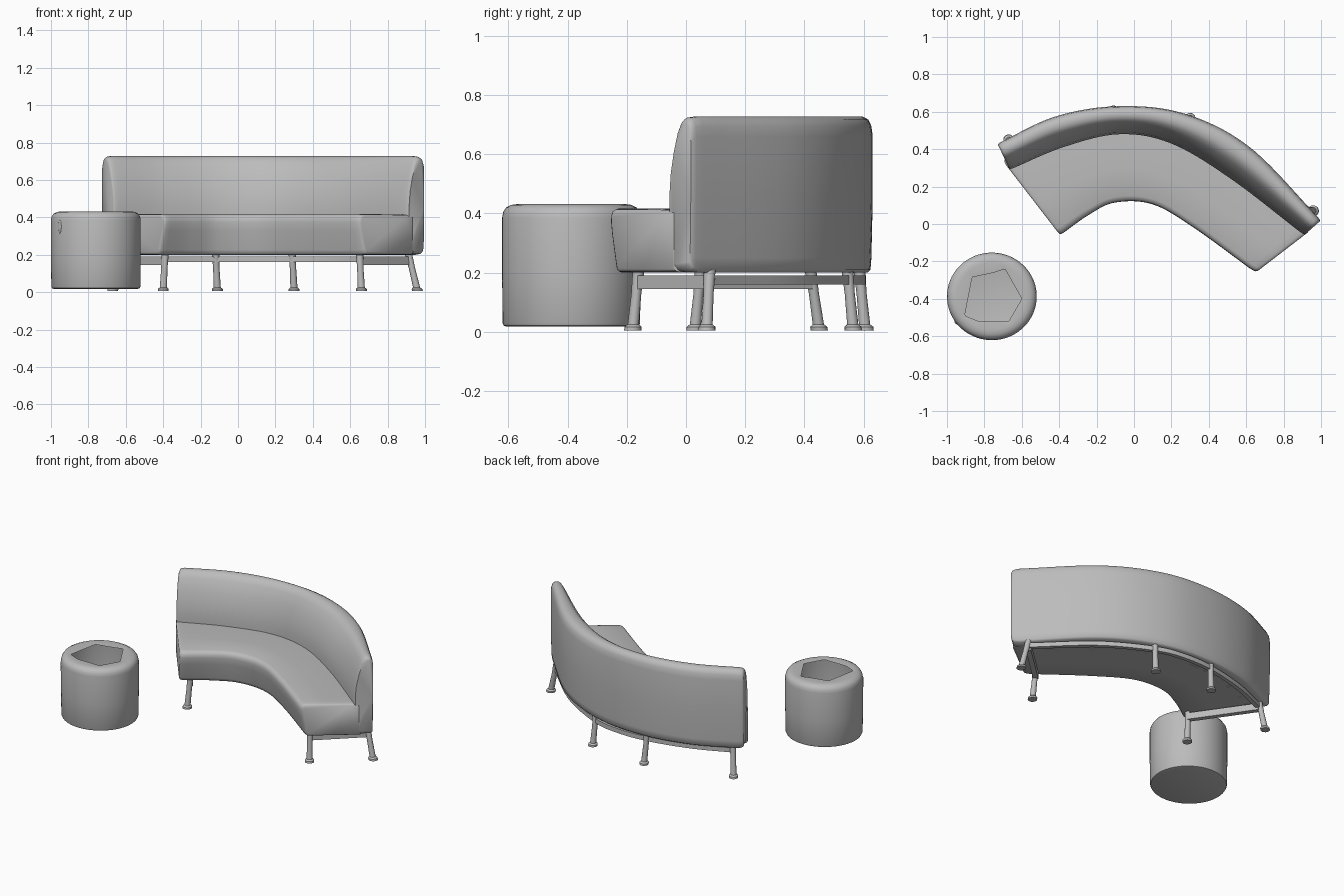
import bpy, bmesh, math
from mathutils import Vector

old = bpy.data.objects.get("Cube")
if old:
    bpy.data.objects.remove(old, do_unlink=True)

grey = bpy.data.materials.new("soft grey")
grey.use_nodes = True
GREY = (0.5, 0.5, 0.5, 1)
grey.diffuse_color = GREY
grey.node_tree.nodes["Principled BSDF"].inputs["Base Color"].default_value = GREY


def finish(name, bm, angle=40):
    bmesh.ops.recalc_face_normals(bm, faces=bm.faces)
    mesh = bpy.data.meshes.new(name)
    bm.to_mesh(mesh)
    bm.free()
    mesh.materials.append(grey)
    ob = bpy.data.objects.new(name, mesh)
    bpy.context.collection.objects.link(ob)
    bpy.ops.object.select_all(action='DESELECT')
    ob.select_set(True)
    bpy.context.view_layer.objects.active = ob
    bpy.ops.object.shade_smooth_by_angle(angle=math.radians(angle))
    return ob


def skin(name, rings, cap_start=True, cap_end=True, angle=40):
    """Join closed rings of points into one surface."""
    bm = bmesh.new()
    vs = [[bm.verts.new(p) for p in ring] for ring in rings]
    n = len(vs[0])
    for a, b in zip(vs, vs[1:]):
        for i in range(n):
            j = (i + 1) % n
            bm.faces.new((a[i], a[j], b[j], b[i]))
    if cap_start:
        bm.faces.new(vs[0])
    if cap_end:
        bm.faces.new(vs[-1])
    return finish(name, bm, angle)


def along(points, u):
    """Smooth curve through control points, u from 0 to 1."""
    p = [Vector(q) for q in points]
    p = [2 * p[0] - p[1]] + p + [2 * p[-1] - p[-2]]
    x = u * (len(points) - 1)
    k = min(int(x), len(points) - 2)
    t = x - k
    a, b, c, d = p[k:k + 4]
    return 0.5 * (2 * b + (c - a) * t + (2 * a - 5 * b + 4 * c - d) * t * t
                  + (3 * b - a - 3 * c + d) * t ** 3)


# Plan curves of the sofa: outer back, backrest face, seat front
outer = [(-.73, .43), (-.42, .575), (-.08, .63), (.27, .59), (.62, .41), (1, .02)]
inner = [(-.665, .29), (-.38, .41), (-.08, .48), (.2, .43), (.52, .24), (.91, -.06)]
front = [(-.395, -.06), (-.24, .05), (-.1, .115), (.1, .105), (.32, -.02), (.65, -.26)]


def sweep(name, section, start, end):
    """Sweep a (depth, height) section between two plan curves, with soft ends."""
    soft = [(0, .9), (.003, .96), (.008, .985), (.02, 1)]
    stations = soft + [(.02 + .96 * i / 40, 1) for i in range(1, 40)]
    stations += [(1 - u, s) for u, s in reversed(soft)]
    rings = []
    for u, s in stations:
        a, b = along(start, u), along(end, u)
        ring = [Vector((*a.lerp(b, t), z)) for t, z in section]
        mid = sum(ring, Vector()) / len(ring)
        rings.append([mid + (p - mid) * s for p in ring])
    return skin(name, rings, angle=50)


sweep("seat", [(-.15, .2), (-.15, .3), (-.15, .41), (0, .415), (.5, .417), (.92, .417),
               (.97, .41), (.995, .395), (1, .375), (.98, .33), (.91, .225),
               (.895, .207), (.86, .2), (.4, .2)], inner, front)
sweep("backrest", [(.12, .2), (.05, .21), (.03, .25), (0, .45), (0, .66), (.03, .695),
                   (.1, .717), (.22, .727), (.38, .727), (.5, .715), (.62, .69),
                   (.8, .62), (.94, .54), (1, .46), (1, .38), (.95, .25), (.9, .205),
                   (.85, .2)], outer, inner)


# Frame: splayed legs with flared feet
def leg(name, foot, top):
    foot, top = Vector((*foot, .005)), Vector((*top, .21))
    rings = []
    for t, r in [(0, .029), (.06, .029), (.1, .019), (.6, .017), (1, .02)]:
        c = foot.lerp(top, t)
        rings.append([c + Vector((r * math.cos(a), r * math.sin(a), 0))
                      for a in [math.tau * i / 16 for i in range(16)]])
    skin(name, rings)


leg("right_front_leg", (-.4, .03), (-.39, .05))
leg("right_back_leg", (-.67, .45), (-.645, .42))
leg("centre_right_leg", (-.11, .605), (-.12, .585))
leg("centre_left_leg", (.3, .565), (.29, .545))
leg("left_back_leg", (.96, .07), (.91, .08))
leg("left_front_leg", (.66, -.18), (.65, -.16))


# Frame rails: flat bars following a plan path
def rail(name, points, half, low, high, steps):
    rings = []
    for i in range(steps + 1):
        u = i / steps
        c = along(points, u)
        d = along(points, min(u + .01, 1)) - along(points, max(u - .01, 0))
        n = Vector((-d.y, d.x)).normalized() * half
        rings.append([(*(c + n), low), (*(c - n), low), (*(c - n), high), (*(c + n), high)])
    skin(name, rings)


rail("right_end_rail", [(-.39, .05), (-.645, .42)], .016, .145, .19, 1)
rail("left_end_rail", [(.65, -.16), (.91, .08)], .016, .145, .19, 1)
rail("back_rail", [(-.645, .42), (-.4, .52), (-.12, .585), (.1, .59), (.29, .545),
                   (.6, .37), (.91, .08)], .013, .16, .19, 32)

# Pouf: thin drum with a rough five-sided opening
centre = Vector((-.76, -.387))
hole = [Vector(p) - centre for p in [(-.6, -.4), (-.69, -.24), (-.75, -.26), (-.865, -.285),
                                     (-.905, -.49), (-.83, -.52), (-.67, -.52)]]


def hole_point(a):
    """Where a ray from the pouf centre meets the opening."""
    d = Vector((math.cos(a), math.sin(a)))
    for p, q in zip(hole, hole[1:] + hole[:1]):
        e = q - p
        den = d.cross(e)
        if abs(den) > 1e-6:
            r, s = p.cross(e) / den, p.cross(d) / den
            if r > 0 and -1e-4 <= s <= 1.0001:
                return d * r
    return d * .14


angles = [math.tau * i / 96 for i in range(96)]
drum = []
for r, z in [(.225, .018), (.234, .021), (.238, .03), (.24, .2), (.24, .385), (.236, .405),
             (.226, .42), (.208, .429), (.185, .432)]:
    drum.append([(centre.x + r * math.cos(a), centre.y + r * .975 * math.sin(a), z)
                 for a in angles])
drum.append([(*(centre + hole_point(a)), .428) for a in angles])
skin("pouf", drum, cap_end=False)

# Small oval tab on the side of the pouf
bm = bmesh.new()
bmesh.ops.create_uvsphere(bm, u_segments=16, v_segments=8, radius=1)
bmesh.ops.scale(bm, vec=(.012, .005, .036), verts=bm.verts)
tab = finish("pouf_tab", bm)
tab.location = (-.952, -.527, .35)
tab.rotation_euler.z = math.radians(-53)
